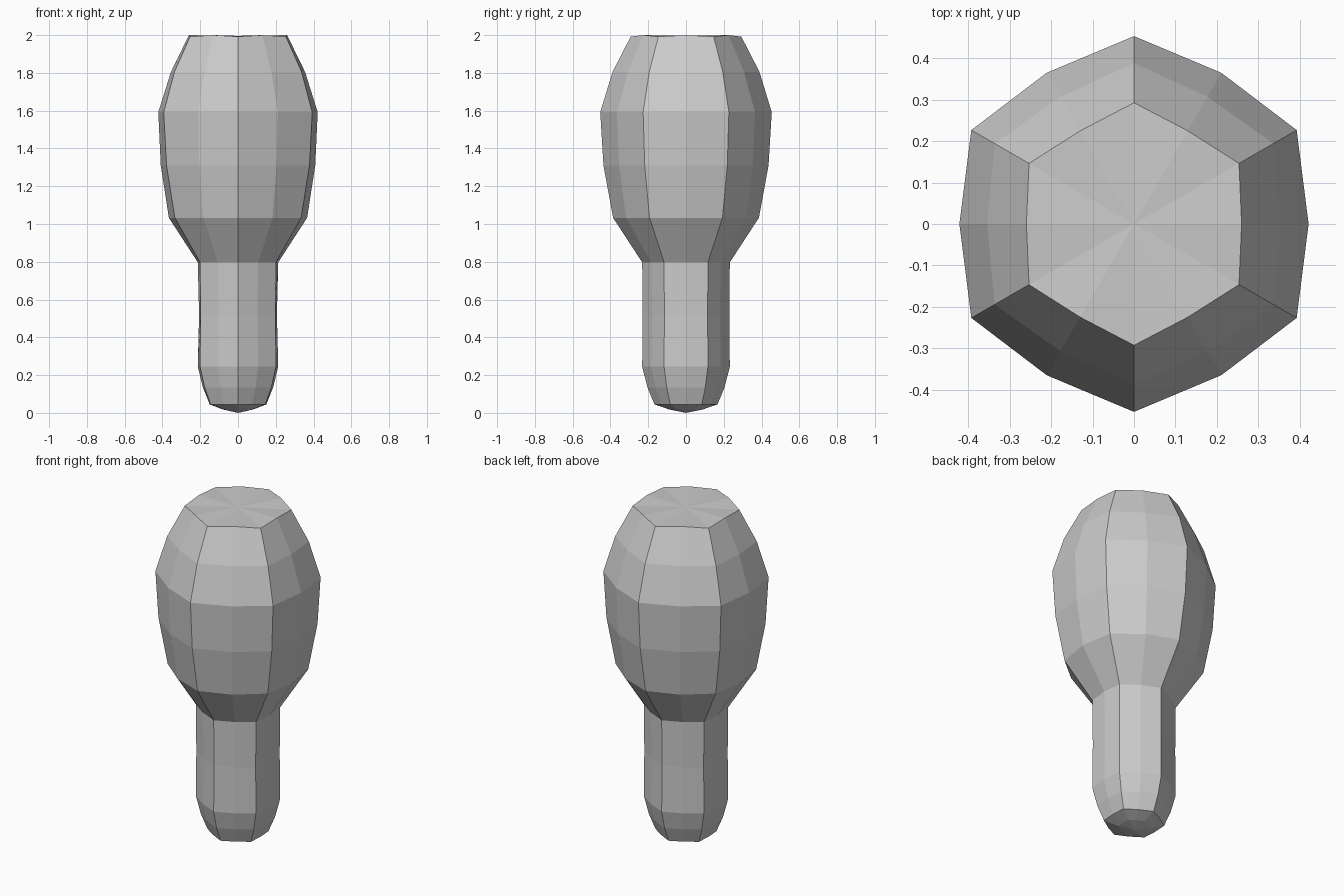
import bpy, bmesh, math

if "Cube" in bpy.data.objects:
    bpy.data.objects.remove(bpy.data.objects["Cube"])

# Profile rings: z, radius at the six ridges, radius at the bulged mid-panels
RINGS = [
    (0.018, 0.088, 0.080),
    (0.045, 0.167, 0.150),
    (0.135, 0.204, 0.186),
    (0.245, 0.232, 0.213),
    (0.52, 0.229, 0.206),
    (0.797, 0.232, 0.213),
    (1.033, 0.386, 0.366),
    (1.31, 0.437, 0.409),
    (1.592, 0.454, 0.422),
    (1.805, 0.389, 0.355),
    (1.992, 0.293, 0.260),
]
SIDES = 12

bm = bmesh.new()
loops = []
for i, (z, ridge, mid) in enumerate(RINGS):
    ring = []
    for k in range(SIDES):
        a = math.radians(30 * k)
        r = ridge if k % 2 else mid
        # mid-panel points of the top rim sit slightly higher
        lift = 0.008 if i == len(RINGS) - 1 and k % 2 == 0 else 0
        ring.append(bm.verts.new((r * math.cos(a), r * math.sin(a), z + lift)))
    loops.append(ring)

# Side walls
for low, high in zip(loops, loops[1:]):
    for k in range(SIDES):
        n = (k + 1) % SIDES
        bm.faces.new((low[k], low[n], high[n], high[k]))

# Rounded bottom and flat top
tip = bm.verts.new((0, 0, 0))
crown = bm.verts.new((0, 0, 1.996))
for k in range(SIDES):
    n = (k + 1) % SIDES
    bm.faces.new((loops[0][n], loops[0][k], tip))
    bm.faces.new((loops[-1][k], loops[-1][n], crown))

bmesh.ops.recalc_face_normals(bm, faces=bm.faces)
mesh = bpy.data.meshes.new("faceted_handle")
bm.to_mesh(mesh)
bm.free()
handle = bpy.data.objects.new("faceted_handle", mesh)
bpy.context.collection.objects.link(handle)
